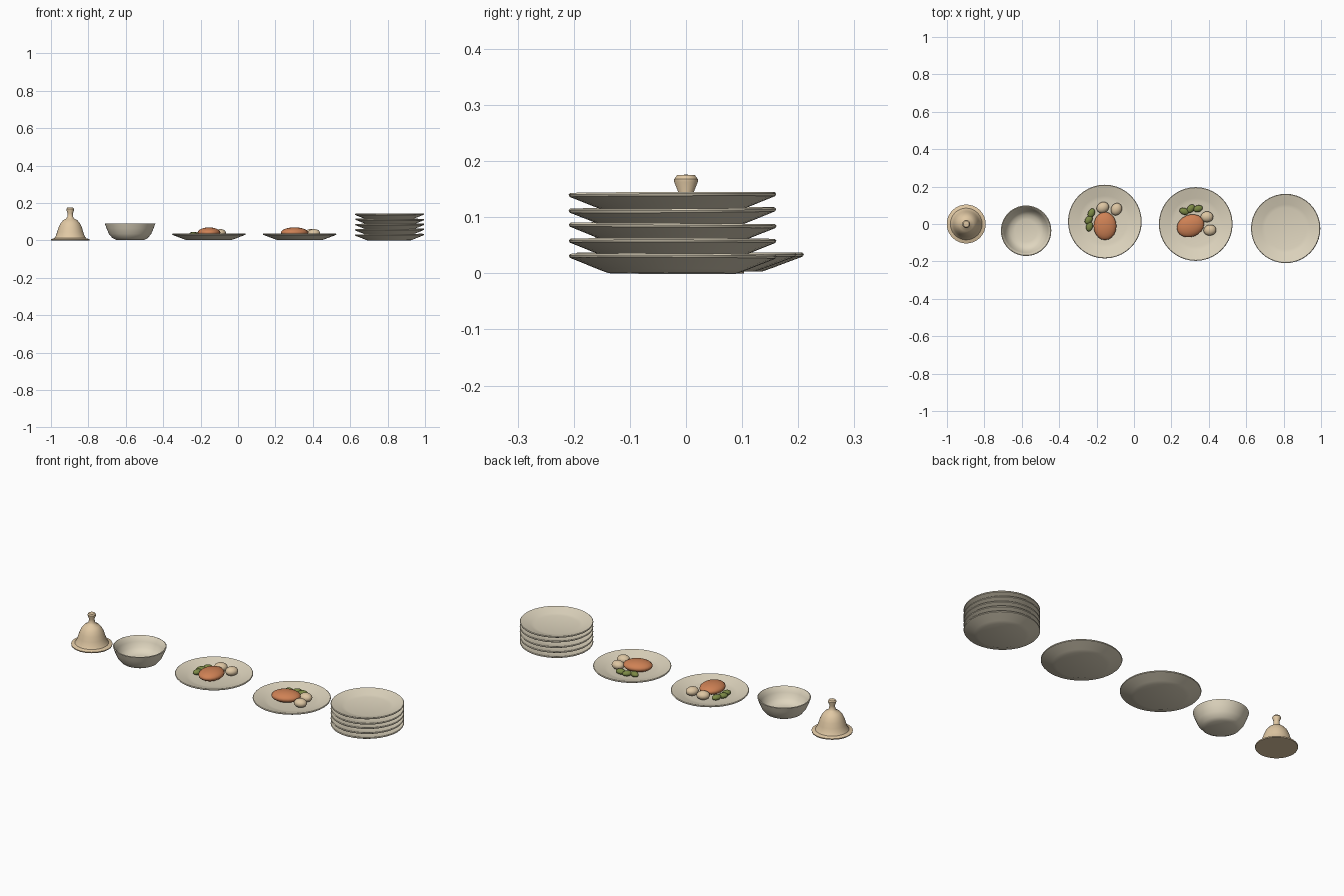
import bpy, math, random

if "Cube" in bpy.data.objects:
    bpy.data.objects.remove(bpy.data.objects["Cube"])
random.seed(4)

def mat(name, rgb):
    m = bpy.data.materials.new(name)
    m.diffuse_color = (*rgb, 1)
    m.use_nodes = True
    m.node_tree.nodes["Principled BSDF"].inputs["Base Color"].default_value = m.diffuse_color
    return m

CERAMIC = mat("ceramic", (0.74, 0.67, 0.52))
BRASS = mat("pale_brass", (0.75, 0.58, 0.37))
MEAT = mat("meat", (0.62, 0.22, 0.09))
POTATO = mat("potato", (0.72, 0.56, 0.36))
BEAN = mat("bean", (0.2, 0.25, 0.06))

def smooth(o, angle):
    bpy.ops.object.select_all(action='DESELECT')
    o.select_set(True)
    bpy.context.view_layer.objects.active = o
    bpy.ops.object.shade_smooth_by_angle(angle=math.radians(angle))

def lathe(name, profile, loc, material, seg=40, tilt=(0, 0)):
    """Revolve an (r, z) profile that starts and ends on the axis."""
    verts, faces, rings = [], [], []
    for r, z in profile:
        n = 1 if r == 0 else seg
        rings.append(list(range(len(verts), len(verts) + n)))
        verts += [(r * math.cos(2 * math.pi * i / seg),
                   r * math.sin(2 * math.pi * i / seg), z) for i in range(n)]
    for a, b in zip(rings, rings[1:]):
        for i in range(seg):
            j = (i + 1) % seg
            if len(a) == 1:
                faces.append((a[0], b[j], b[i]))
            elif len(b) == 1:
                faces.append((a[i], a[j], b[0]))
            else:
                faces.append((a[i], a[j], b[j], b[i]))
    me = bpy.data.meshes.new(name)
    me.from_pydata(verts, [], faces)
    me.materials.append(material)
    o = bpy.data.objects.new(name, me)
    bpy.context.collection.objects.link(o)
    o.location = loc
    o.rotation_euler = (*tilt, 0)
    smooth(o, 35)
    return o

def blob(name, loc, size, material, turn=0):
    bpy.ops.mesh.primitive_uv_sphere_add(segments=20, ring_count=12, location=loc)
    o = bpy.context.object
    o.name = name
    o.scale = size
    o.rotation_euler.z = math.radians(turn)
    o.data.materials.append(material)
    smooth(o, 60)

def plate(name, r, loc, tilt=(0, 0)):
    profile = [(0, 0.003), (r * 0.62, 0.003), (r * 0.72, 0.010), (r * 0.99, 0.030),
               (r, 0.034), (r * 0.985, 0.037), (r * 0.94, 0.035),
               (r * 0.70, 0.020), (r * 0.6, 0.016), (0, 0.015)]
    lathe(name, profile, loc, CERAMIC, tilt=tilt)

# Service bell
lathe("bell", [(0, 0), (0.103, 0), (0.104, 0.006), (0.085, 0.012), (0.077, 0.024),
               (0.070, 0.045), (0.062, 0.070), (0.052, 0.092), (0.038, 0.108),
               (0.022, 0.117), (0.016, 0.125), (0.014, 0.145), (0.021, 0.163),
               (0.021, 0.168), (0.016, 0.175), (0, 0.176)],
      (-0.897, 0, 0), BRASS, 32)

# Bowl
lathe("bowl", [(0, 0.003), (0.075, 0.003), (0.095, 0.013), (0.113, 0.035), (0.126, 0.065),
               (0.135, 0.090), (0.131, 0.092), (0.127, 0.089), (0.117, 0.062),
               (0.103, 0.036), (0.085, 0.019), (0.06, 0.013), (0, 0.012)],
      (-0.577, -0.036, 0), CERAMIC)

# Served plates
plate("served_plate_left", 0.197, (-0.156, 0.013, 0))
plate("served_plate_right", 0.197, (0.33, 0, 0))

# Food on the plates
blob("meat_left", (-0.155, -0.011, 0.042), (0.061, 0.075, 0.028), MEAT)
blob("meat_right", (0.302, -0.010, 0.042), (0.075, 0.059, 0.028), MEAT, 22)
for i, (x, y, turn) in enumerate([(-0.167, 0.088, 30), (-0.094, 0.079, 60),
                                  (0.390, 0.038, 0), (0.406, -0.033, 10)]):
    blob(f"potato_{i+1}", (x, y, 0.038), (0.034, 0.029, 0.023), POTATO, turn)
for i, (x, y, turn) in enumerate([(-0.228, 0.058, 65), (-0.242, 0.022, 50), (-0.238, -0.014, 75),
                                  (0.268, 0.068, -20), (0.303, 0.082, 50), (0.342, 0.082, 15)]):
    blob(f"bean_{i+1}", (x, y, 0.031), (0.026, 0.018, 0.014), BEAN, turn)

# Stack of clean plates
for i in range(5):
    tilt = (random.uniform(-.008, .008), random.uniform(-.012, .012))
    plate(f"stacked_plate_{i+1}", 0.185, (0.811, -0.024, -0.003 + 0.0275 * i), tilt)
